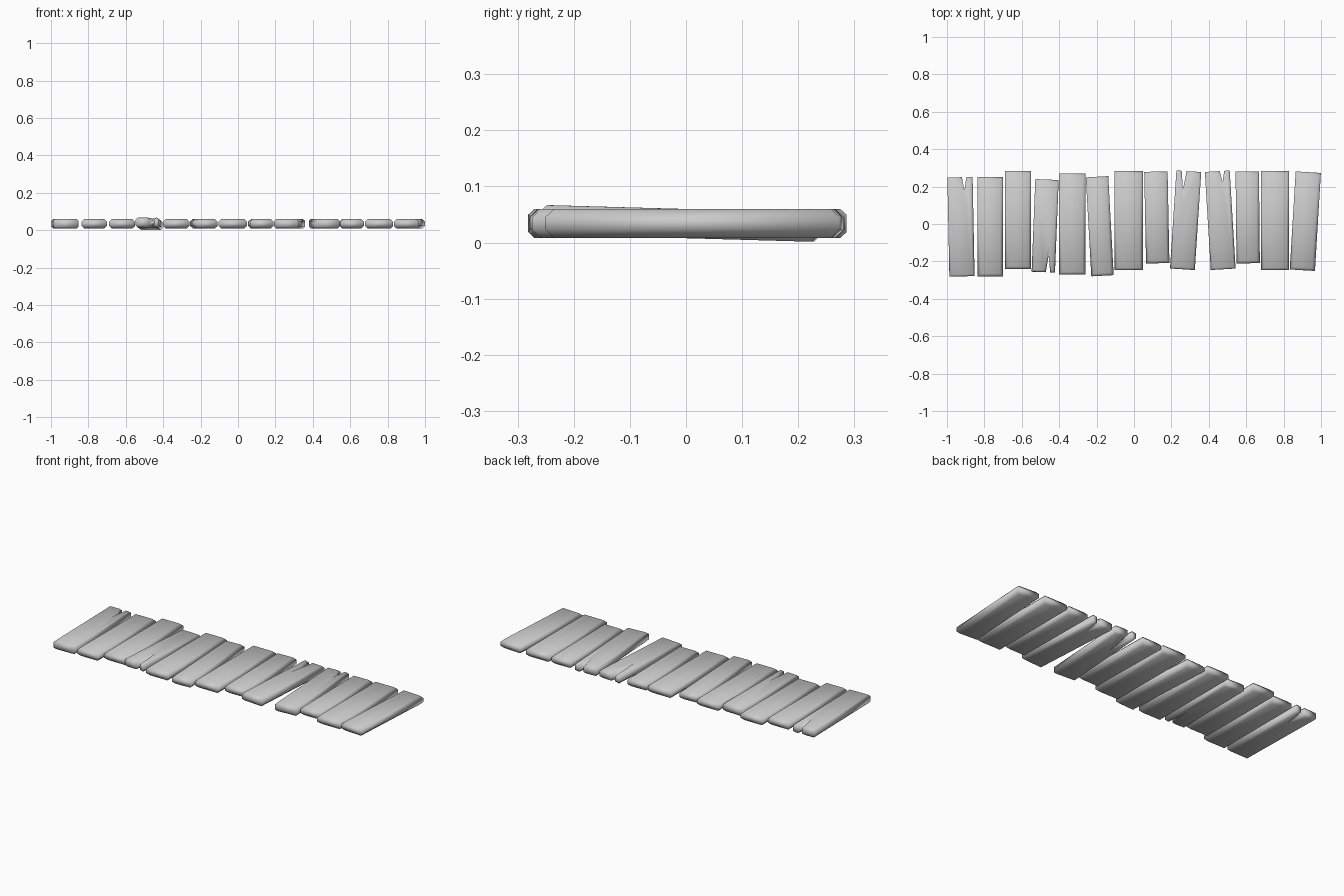
import bpy
import bmesh
from mathutils import Matrix

cube = bpy.data.objects.get("Cube")
if cube:
    bpy.data.objects.remove(cube, do_unlink=True)

THICK = 0.052
MID_Z = 0.034
CHAMFER = 0.015

grey = bpy.data.materials.new("plain grey")
grey.use_nodes = True
colour = (0.6, 0.6, 0.6, 1)
grey.diffuse_color = colour
grey.node_tree.nodes["Principled BSDF"].inputs["Base Color"].default_value = colour


def outline(width, length, split):
    """Plank outline seen from above, with an optional V split in one end."""
    w, l = width / 2, length / 2
    front, back = [(-w, -l), (w, -l)], [(w, l), (-w, l)]
    if split:
        end, x, depth, gap = split
        if end == "back":
            notch = [(x + gap, l), (x, l - depth), (x - gap, l)]
            back[1:1] = notch
        else:
            notch = [(x - gap, -l), (x, depth - l), (x + gap, -l)]
            front[1:1] = notch
    return front + back


def plank(name, x, y, width, length, lean=0, split=None, pitch=0):
    bm = bmesh.new()
    # Extrude the outline into a slab
    base = bm.faces.new([bm.verts.new((px, py, -THICK / 2))
                         for px, py in outline(width, length, split)])
    ext = bmesh.ops.extrude_face_region(bm, geom=[base], use_keep_orig=True)
    top = [v for v in ext["geom"] if isinstance(v, bmesh.types.BMVert)]
    bmesh.ops.translate(bm, verts=top, vec=(0, 0, THICK))
    bmesh.ops.recalc_face_normals(bm, faces=bm.faces)
    # Chamfer the rims of the top and bottom
    rims = [e for e in bm.edges if abs(e.verts[0].co.z - e.verts[1].co.z) < CHAMFER]
    bmesh.ops.bevel(bm, geom=rims, offset=CHAMFER, segments=1, profile=0.5,
                    affect='EDGES', clamp_overlap=True)
    for face in bm.faces:
        face.smooth = True
    mesh = bpy.data.meshes.new(name)
    bm.to_mesh(mesh)
    bm.free()
    mesh.materials.append(grey)
    obj = bpy.data.objects.new(name, mesh)
    obj.matrix_world = (Matrix.Translation((x, y, MID_Z))
                        @ Matrix.Rotation(-lean, 4, 'Z')
                        @ Matrix.Rotation(pitch, 4, 'X'))
    bpy.context.collection.objects.link(obj)


# Row of loose planks: x, y, width, length, lean, split, pitch
planks = [
    (-.925, -.015, .135, .53, -.02, ("back", .022, .07, .012)),
    (-.768, -.015, .135, .53),
    (-.62, .022, .14, .525),
    (-.475, -.01, .125, .495, .04, ("front", .025, .09, .012), -.028),
    (-.33, 0, .14, .54),
    (-.183, -.012, .12, .53, -.055),
    (-.028, .018, .15, .53),
    (.122, .035, .125, .49, -.02),
    (.276, .02, .133, .525, .065, ("back", -.025, .1, .013)),
    (.461, .02, .133, .525, -.06, ("back", .025, .06, .012)),
    (.608, .035, .125, .49, -.01),
    (.755, .018, .15, .53),
    (.916, .015, .135, .525, .06),
]
for number, spec in enumerate(planks, 1):
    plank(f"plank_{number}", *spec)
